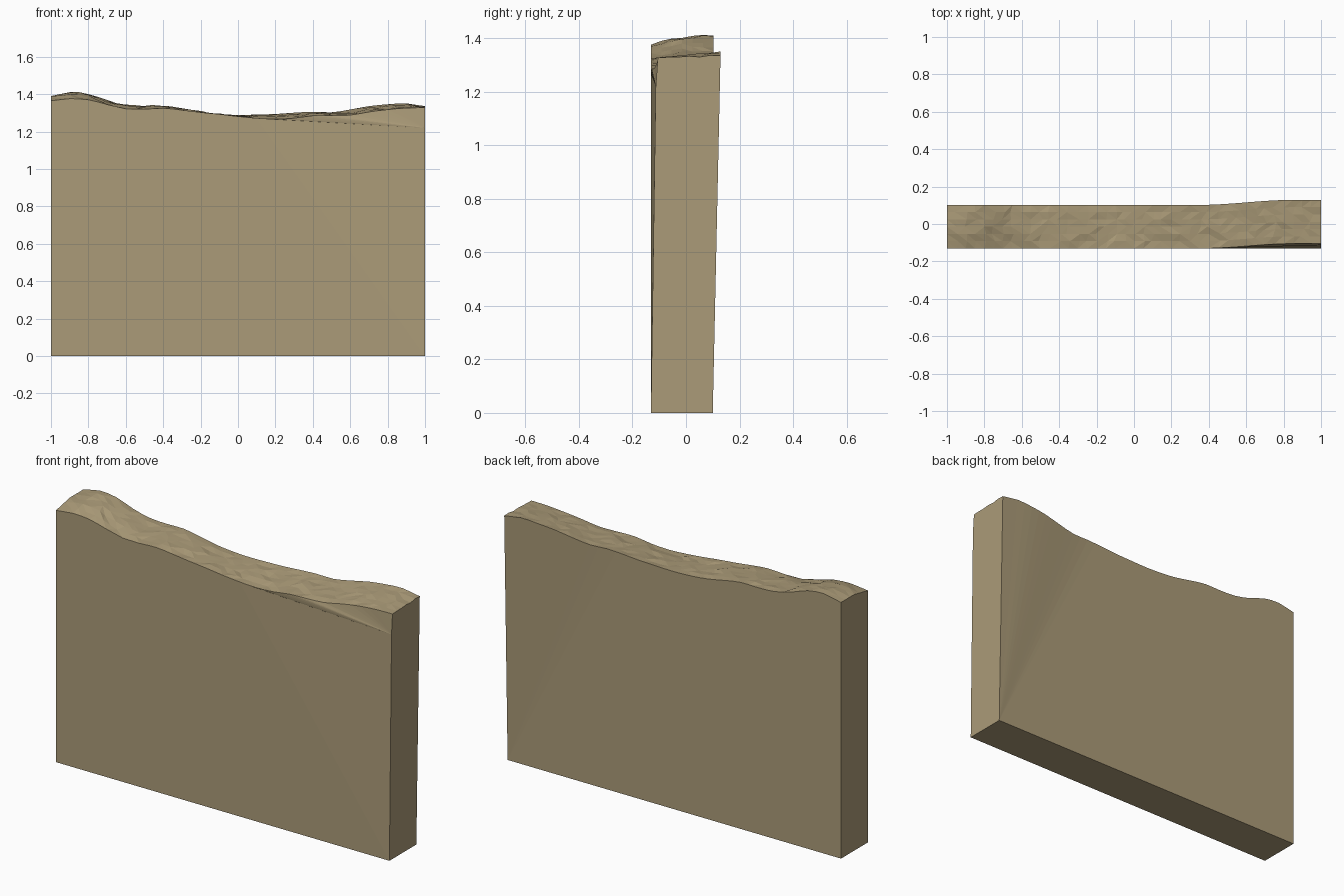
import bpy, bmesh, random
from math import sin, pi

if "Cube" in bpy.data.objects:
    bpy.data.objects.remove(bpy.data.objects["Cube"])

random.seed(4)
NX, NY = 40, 6

# Heights of the worn top edge, every 0.1 in x from -1 to 1
FRONT_Z = [1.365, 1.376, 1.37, 1.345, 1.322, 1.32, 1.325, 1.315, 1.303, 1.293, 1.281,
           1.272, 1.267, 1.272, 1.285, 1.286, 1.288, 1.305, 1.318, 1.326, 1.328]
BACK_Z = [1.39, 1.41, 1.40, 1.365, 1.342, 1.337, 1.338, 1.322, 1.303, 1.293, 1.289,
          1.291, 1.294, 1.301, 1.306, 1.303, 1.318, 1.336, 1.346, 1.351, 1.335]


def smooth_sample(vals, t):
    """Catmull-Rom value at fractional index t"""
    i = min(int(t), len(vals) - 2)
    f = t - i
    p = [vals[max(0, min(len(vals) - 1, i + k))] for k in (-1, 0, 1, 2)]
    return 0.5 * (2 * p[1] + (p[2] - p[0]) * f
                  + (2 * p[0] - 5 * p[1] + 4 * p[2] - p[3]) * f * f
                  + (3 * p[1] - p[0] - 3 * p[2] + p[3]) * f ** 3)


def lean(x):
    """Backward lean of the top at the right-hand end"""
    t = max(0, min(1, (x - 0.35) / 0.5))
    return t * t * (3 - 2 * t)


bm = bmesh.new()

# Worn, faceted top surface
rows = []
for i in range(NX + 1):
    x = -1 + 2 * i / NX
    k = 20 * i / NX
    zf, zb, s = smooth_sample(FRONT_Z, k), smooth_sample(BACK_Z, k), lean(x)
    row = []
    for j in range(NY + 1):
        v = j / NY
        inner = 0 < j < NY
        y = (-0.131 + 0.026 * s) * (1 - v) + (0.102 + 0.027 * s) * v
        crown = 0.012 * sin(pi * v) * max(0, -x)
        noise = random.uniform(-0.004, 0.004) if inner else 0
        dx = random.uniform(-0.012, 0.012) if inner and 0 < i < NX else 0
        row.append(bm.verts.new((x + dx, y, zf + (zb - zf) * v + crown + noise)))
    rows.append(row)
for i in range(NX):
    for j in range(NY):
        a, b, c, d = rows[i][j], rows[i + 1][j], rows[i + 1][j + 1], rows[i][j + 1]
        if random.random() < 0.5:
            bm.faces.new((a, b, c)), bm.faces.new((a, c, d))
        else:
            bm.faces.new((a, b, d)), bm.faces.new((b, c, d))

# Base corners and the chip corner on the front right
fl, fr, br, bl = [bm.verts.new(p) for p in
                  ((-1, -0.131, 0), (1, -0.131, 0), (1, 0.1, 0), (-1, 0.1, 0))]
chip = bm.verts.new((1, -0.113, 1.22))
front = [r[0] for r in rows]
back = [r[-1] for r in rows]

# Front: flat face, twisted triangle, and chipped strip
m = 22
bm.faces.new([fl, fr] + front[m::-1])
bm.faces.new((fr, chip, front[m]))
for i in range(m, NX):
    bm.faces.new((chip, front[i + 1], front[i]))

# Back: flat face plus the leaning right part
q = 20
bm.faces.new([br, bl] + back[:q + 1])
for i in range(q, NX):
    bm.faces.new((br, back[i], back[i + 1]))

# Ends and underside
bm.faces.new([bl, fl] + rows[0])
bm.faces.new([fr, br] + rows[NX][::-1] + [chip])
bm.faces.new((fl, bl, br, fr))
bmesh.ops.triangulate(bm, faces=[f for f in bm.faces if len(f.verts) > 4])
bmesh.ops.recalc_face_normals(bm, faces=bm.faces[:])

mesh = bpy.data.meshes.new("worn_wall")
bm.to_mesh(mesh)
bm.free()
wall = bpy.data.objects.new("worn_wall", mesh)
bpy.context.collection.objects.link(wall)

# Sandy clay colour
clay = bpy.data.materials.new("clay")
clay.diffuse_color = (0.41, 0.33, 0.19, 1)
clay.use_nodes = True
clay.node_tree.nodes["Principled BSDF"].inputs["Base Color"].default_value = clay.diffuse_color
mesh.materials.append(clay)
